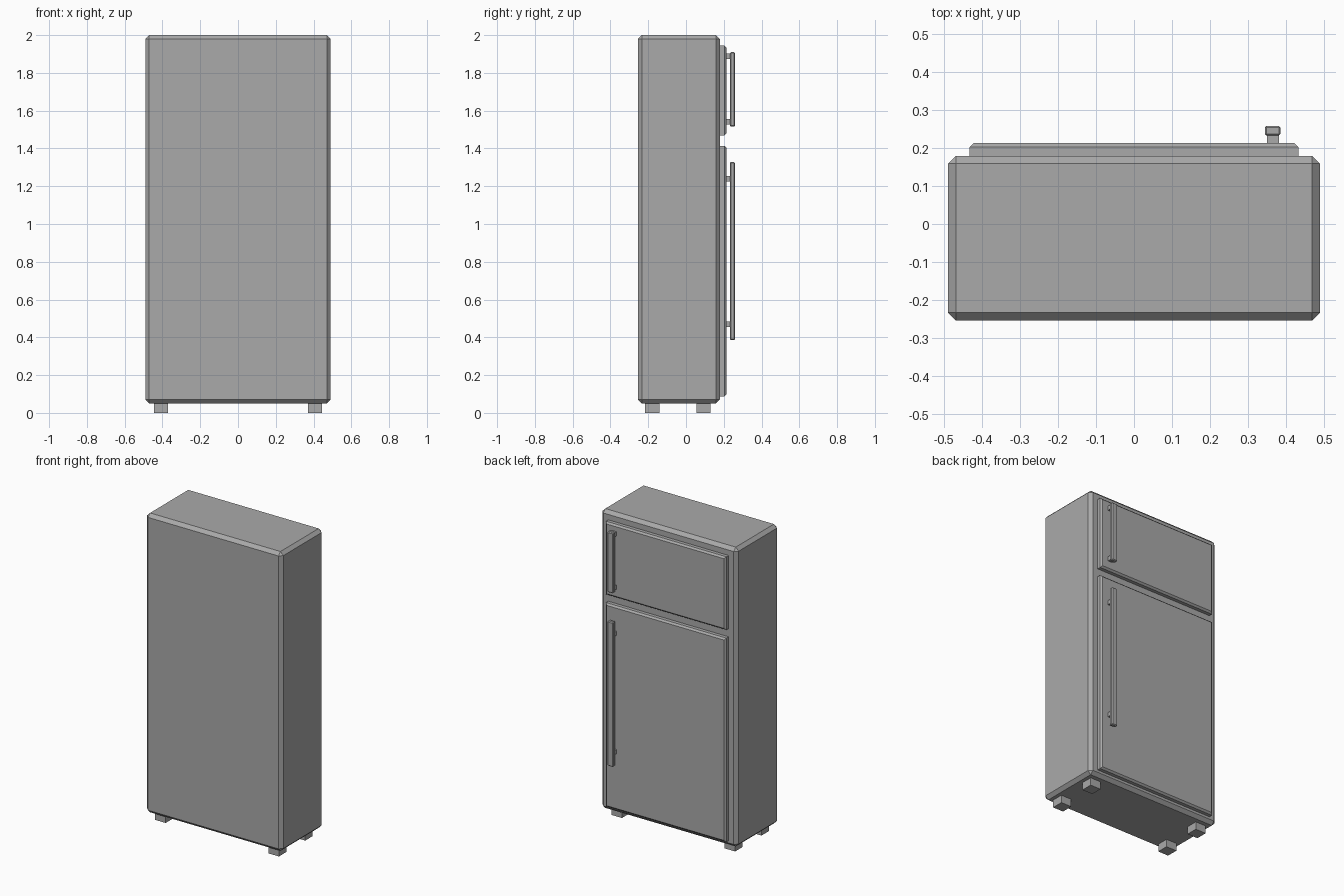
import bpy, bmesh

if "Cube" in bpy.data.objects:
    bpy.data.objects.remove(bpy.data.objects["Cube"])

mat = bpy.data.materials.new("grey_enamel")
mat.diffuse_color = (0.4, 0.4, 0.4, 1)
mat.use_nodes = True
mat.node_tree.nodes["Principled BSDF"].inputs["Base Color"].default_value = mat.diffuse_color


def box(name, x, y, z, bevel=0.0, edge_rule=None):
    """Box from (min, max) ranges, with flat chamfers on chosen edges."""
    bm = bmesh.new()
    bmesh.ops.create_cube(bm, size=1)
    for v in bm.verts:
        v.co = [r[0] if c < 0 else r[1] for c, r in zip(v.co, (x, y, z))]
    if bevel:
        edges = [e for e in bm.edges if edge_rule is None or edge_rule(e)]
        bmesh.ops.bevel(bm, geom=edges, offset=bevel, segments=1,
                        profile=0.5, affect='EDGES')
    bmesh.ops.recalc_face_normals(bm, faces=bm.faces)
    mesh = bpy.data.meshes.new(name)
    bm.to_mesh(mesh)
    bm.free()
    mesh.materials.append(mat)
    ob = bpy.data.objects.new(name, mesh)
    bpy.context.collection.objects.link(ob)
    return ob


# Cabinet
box("cabinet", (-0.491, 0.491), (-0.255, 0.18), (0.05, 2.0), 0.021)

# Doors with chamfered outer rim, each with a bar handle on two posts
DOOR_OUT = 0.214
doors = [
    ("freezer", (1.468, 1.944), (1.516, 1.91), (1.541, 1.888)),
    ("fridge", (0.087, 1.414), (0.385, 1.328), (0.47, 1.24)),
]
for name, door_z, bar_z, post_z in doors:
    box(name + "_door", (-0.434, 0.434), (0.175, DOOR_OUT), door_z, 0.011,
        lambda e: all(v.co.y > DOOR_OUT - 0.001 for v in e.verts))
    box(name + "_handle", (0.345, 0.387), (0.233, 0.259), bar_z, 0.005)
    for i, z in enumerate(post_z):
        box(f"{name}_handle_post_{i + 1}", (0.351, 0.382), (0.21, 0.236),
            (z - 0.014, z + 0.014))

# Feet
for sx, side in ((-1, "left"), (1, "right")):
    for y, end in (((-0.216, -0.14), "front"), ((0.055, 0.131), "back")):
        box(f"{end}_{side}_foot", sorted((sx * 0.37, sx * 0.446)), y, (0, 0.052))
